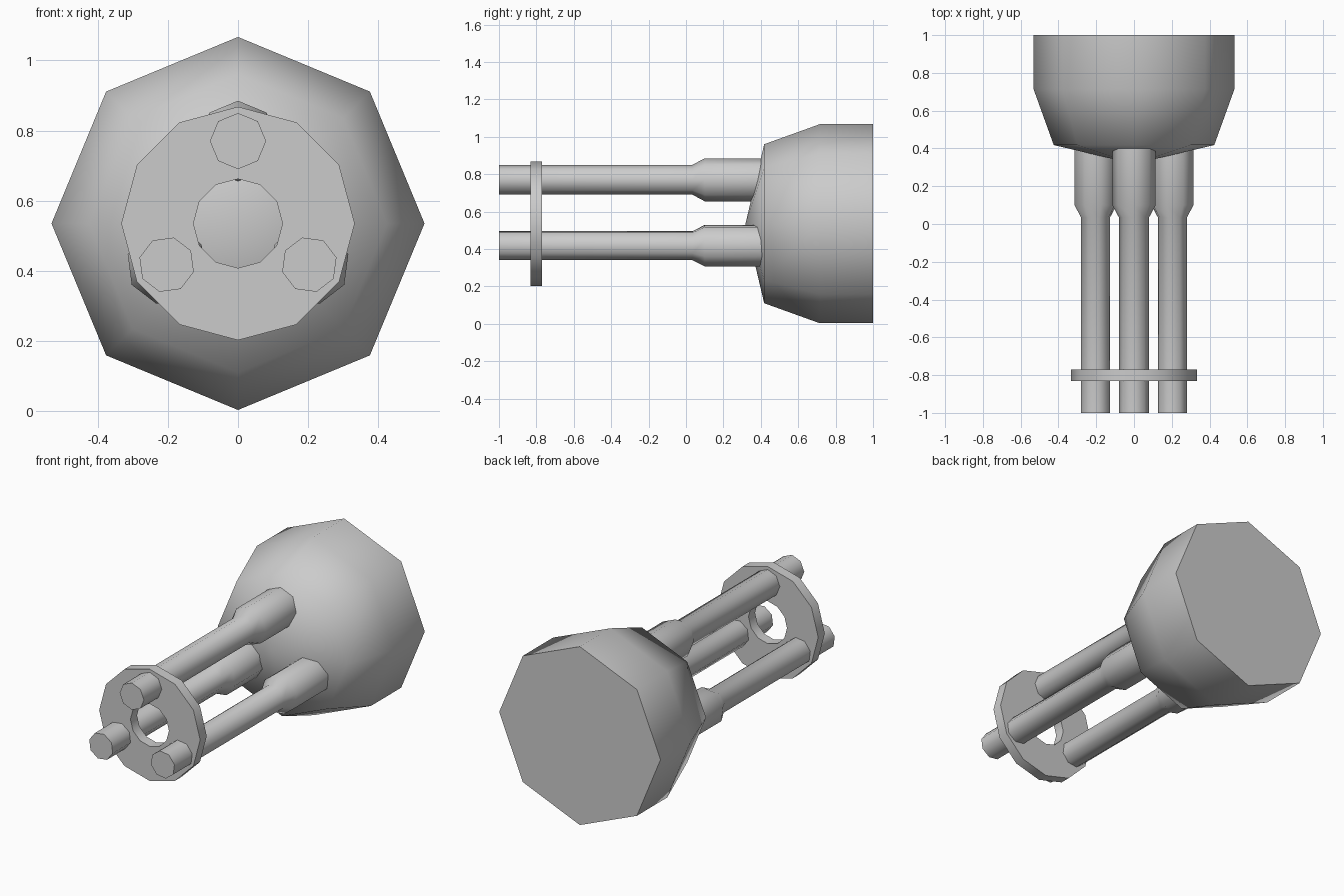
import bpy, bmesh, math

if "Cube" in bpy.data.objects:
    bpy.data.objects.remove(bpy.data.objects["Cube"])

AXIS_Z = 0.535  # height of the central axis


def lathe(name, profile, sides, cx=0.0, cz=AXIS_Z, turn=math.pi / 2, closed=False):
    """Spin a (radius, y) profile about an axis along y; radius 0 makes a tip."""
    bm = bmesh.new()
    rings = []
    for r, y in profile:
        if r == 0:
            rings.append([bm.verts.new((cx, y, cz))] * sides)
        else:
            angles = [turn + math.tau * i / sides for i in range(sides)]
            rings.append([bm.verts.new((cx + r * math.cos(a), y, cz + r * math.sin(a)))
                          for a in angles])
    pairs = list(zip(rings, rings[1:]))
    if closed:
        pairs.append((rings[-1], rings[0]))
    for a, b in pairs:
        for i in range(sides):
            j = (i + 1) % sides
            bm.faces.new(list(dict.fromkeys((a[i], a[j], b[j], b[i]))))
    if not closed:
        for (r, _), ring in ((profile[0], rings[0]), (profile[-1], rings[-1])):
            if r > 0:
                bm.faces.new(ring)
    bmesh.ops.recalc_face_normals(bm, faces=bm.faces[:])
    mesh = bpy.data.meshes.new(name)
    bm.to_mesh(mesh)
    bm.free()
    ob = bpy.data.objects.new(name, mesh)
    bpy.context.collection.objects.link(ob)
    bpy.ops.object.select_all(action='DESELECT')
    ob.select_set(True)
    bpy.context.view_layer.objects.active = ob
    bpy.ops.object.shade_smooth_by_angle(angle=math.radians(60))
    return ob


# Faceted dome housing with a flat back
lathe("housing", [(0, 0.318), (0.425, 0.418), (0.532, 0.715), (0.532, 1.0)], 8)

# Three stepped barrels around the axis
for k in range(3):
    a = math.pi / 2 + k * math.tau / 3
    lathe(f"barrel_{k + 1}",
          [(0.08, -1.0), (0.08, 0.035), (0.115, 0.10), (0.115, 0.43)], 8,
          cx=0.235 * math.cos(a), cz=AXIS_Z + 0.235 * math.sin(a), turn=a)

# Flat ring clamping the barrels near the muzzle
lathe("barrel_clamp", [(0.333, -0.832), (0.333, -0.77), (0.127, -0.77), (0.127, -0.832)],
      12, closed=True)
